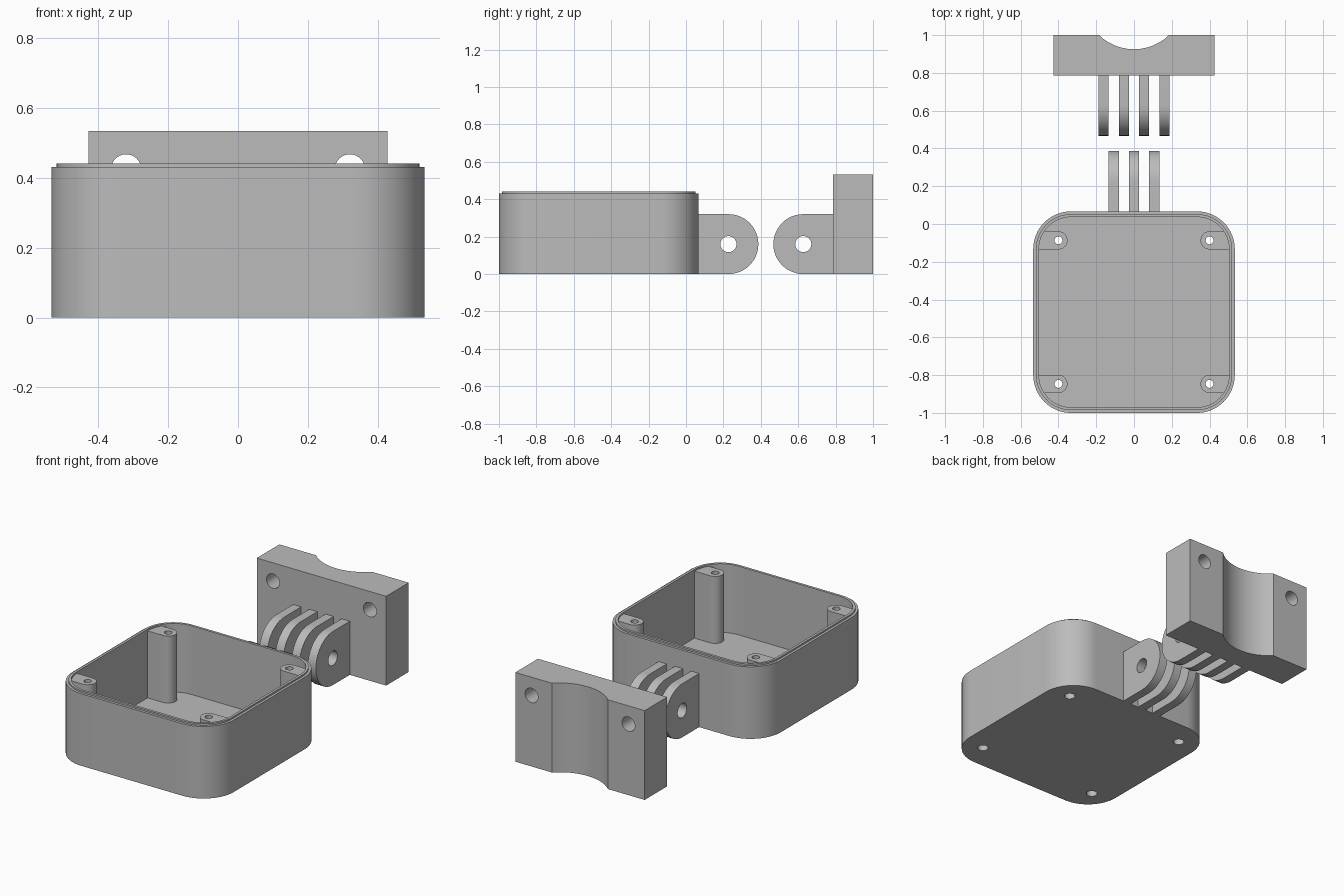
import bpy
import bmesh
from math import cos, sin, pi, radians

if "Cube" in bpy.data.objects:
    bpy.data.objects.remove(bpy.data.objects["Cube"])

grey = bpy.data.materials.new("plain grey")
grey.use_nodes = True
grey.diffuse_color = (0.5, 0.5, 0.5, 1)
grey.node_tree.nodes["Principled BSDF"].inputs["Base Color"].default_value = (0.5, 0.5, 0.5, 1)

AXES = {"x": lambda a, b, t: (t, a, b),
        "y": lambda a, b, t: (a, t, b),
        "z": lambda a, b, t: (a, b, t)}


def arc(ca, cb, r, start, end, steps=16):
    angles = [radians(start + (end - start) * i / steps) for i in range(steps + 1)]
    return [(ca + r * cos(t), cb + r * sin(t)) for t in angles]


def circle(ca, cb, r, steps=32):
    return arc(ca, cb, r, 0, 360, steps)[:-1]


def rounded_square(cb, half, r):
    k = half - r
    corners = [(k, k), (-k, k), (-k, -k), (k, -k)]
    return [p for i, (a, b) in enumerate(corners)
            for p in arc(a, cb + b, r, i * 90, i * 90 + 90)]


def prism(name, profile, lo, hi, axis):
    """Extrude a closed profile along an axis."""
    bm = bmesh.new()
    rings = [[bm.verts.new(AXES[axis](a, b, t)) for a, b in profile] for t in (lo, hi)]
    for ring in rings:
        bm.faces.new(ring)
    n = len(profile)
    for i in range(n):
        j = (i + 1) % n
        bm.faces.new((rings[0][i], rings[0][j], rings[1][j], rings[1][i]))
    bmesh.ops.recalc_face_normals(bm, faces=bm.faces)
    mesh = bpy.data.meshes.new(name)
    bm.to_mesh(mesh)
    bm.free()
    mesh.materials.append(grey)
    obj = bpy.data.objects.new(name, mesh)
    bpy.context.collection.objects.link(obj)
    return obj


def combine(obj, tools, operation="DIFFERENCE"):
    """Apply boolean tools to an object and remove the tools."""
    for tool in tools:
        mod = obj.modifiers.new("cut", "BOOLEAN")
        mod.operation, mod.object, mod.solver = operation, tool, "EXACT"
        bpy.context.view_layer.update()
        graph = bpy.context.evaluated_depsgraph_get()
        mesh = bpy.data.meshes.new_from_object(obj.evaluated_get(graph))
        obj.modifiers.clear()
        obj.data = mesh
        bpy.data.objects.remove(tool)


def finish(obj):
    bpy.ops.object.select_all(action="DESELECT")
    obj.select_set(True)
    bpy.context.view_layer.objects.active = obj
    bpy.ops.object.shade_smooth_by_angle(angle=radians(30))


# Open case with a raised inner lip
CY, HALF, RIM = -0.4665, 0.5335, 0.43
case = prism("case", rounded_square(CY, HALF, 0.2), 0, RIM, "z")
lip = prism("lip", rounded_square(CY, HALF - 0.015, 0.185), 0.2, RIM + 0.01, "z")
combine(case, [lip], "UNION")

# Cavity, leaving a screw post standing in each corner
cavity = prism("cavity", rounded_square(CY, HALF - 0.03, 0.17), 0.03, 0.6, "z")
posts, holes = [], []
for sx in (-1, 1):
    for sy in (-1, 1):
        px, py, r = 0.4 * sx, CY + 0.38 * sy, 0.048
        outline = [(px + sx * a, py + b) for a, b in arc(0, 0, r, 90, 270)]
        outline += [(sx * 0.7, py - r), (sx * 0.7, py + r)]
        posts.append(prism("post", outline, -0.1, RIM, "z"))
        holes.append(prism("screw_hole", circle(px, py, 0.021), -0.1, 0.6, "z"))
        holes.append(prism("screw_recess", circle(px, py, 0.03), -0.1, 0.06, "z"))
combine(cavity, posts)
combine(case, [cavity] + holes)
finish(case)

# Clamp block with a round channel in its back and two bolt holes
block = prism("clamp_block", [(-0.427, 0), (0.427, 0), (0.427, 0.533), (-0.427, 0.533)],
              0.787, 1, "y")
channel = prism("channel", circle(0, 1.191, 0.266, 48), -0.1, 0.7, "z")
bolts = [prism("bolt_hole", circle(x, 0.424, 0.043), 0.6, 1.2, "y") for x in (-0.32, 0.32)]
combine(block, [channel] + bolts)
finish(block)


def hinge_tab(name, x, root, centre):
    """Rounded plate with a pin hole, running from root to past centre."""
    R = 0.16
    if centre > root:
        outline = arc(centre, R, R, -90, 90, 24) + [(root, 2 * R), (root, 0)]
    else:
        outline = arc(centre, R, R, 90, 270, 24) + [(root, 0), (root, 2 * R)]
    tab = prism(name, outline, x - 0.0267, x + 0.0267, "x")
    pin = prism("pin_hole", circle(centre, R, 0.043), x - 0.1, x + 0.1, "x")
    combine(tab, [pin])
    finish(tab)


# Interleaving hinge tabs: three on the case, four on the clamp
PITCH = 0.107
for i in range(3):
    hinge_tab(f"case_hinge_tab_{i + 1}", (i - 1) * PITCH, 0.067, 0.227)
for i in range(4):
    hinge_tab(f"clamp_hinge_tab_{i + 1}", (i - 1.5) * PITCH, 0.787, 0.627)
